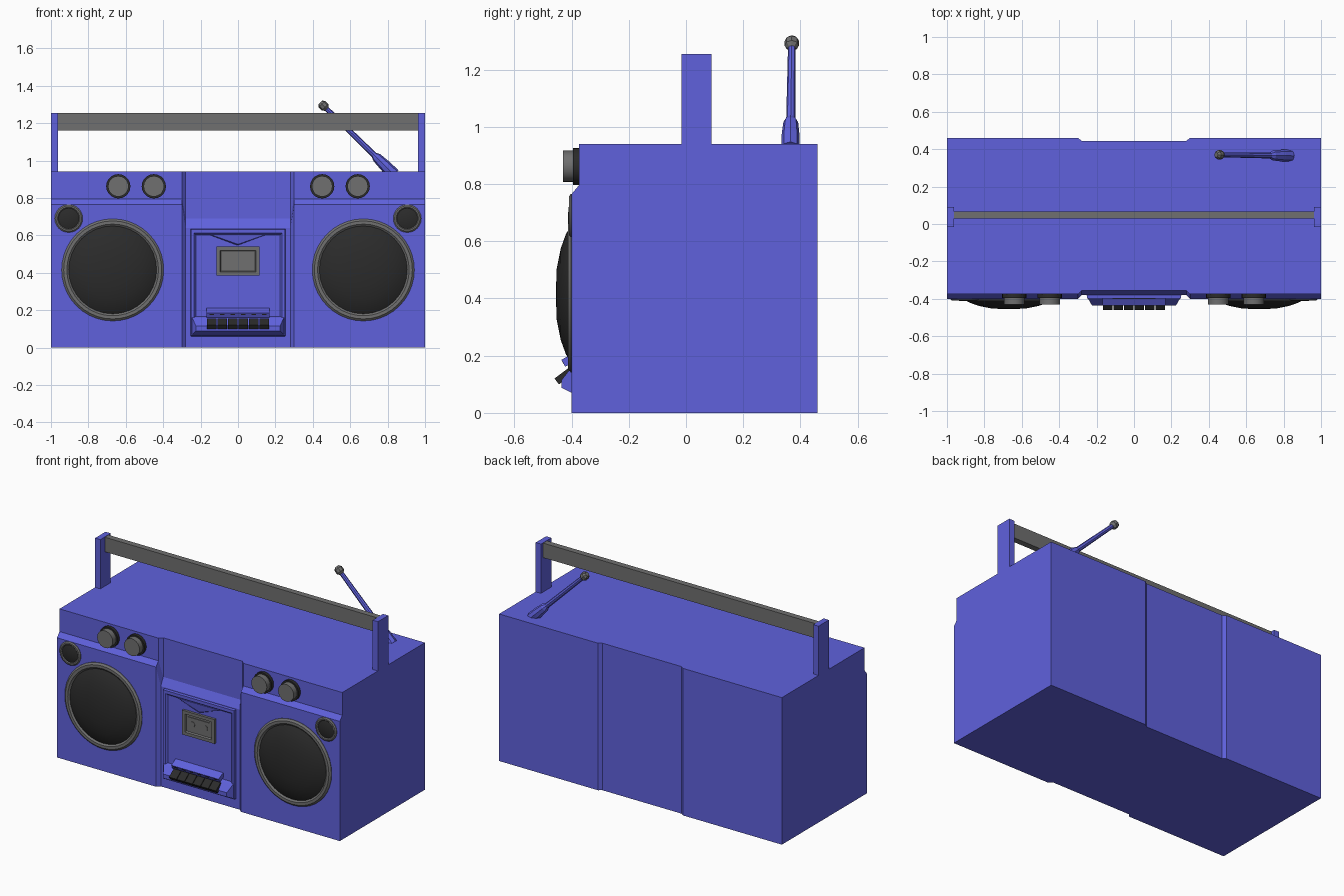
import bpy, bmesh, math
from mathutils import Vector, Matrix

cube = bpy.data.objects.get("Cube")
if cube:
    bpy.data.objects.remove(cube)


def material(name, rgb):
    m = bpy.data.materials.new(name)
    m.use_nodes = True
    m.diffuse_color = (*rgb, 1)
    m.node_tree.nodes["Principled BSDF"].inputs["Base Color"].default_value = (*rgb, 1)
    return m


BLUE = material("blue plastic", (0.115, 0.12, 0.72))
GREY = material("grey trim", (0.16, 0.16, 0.16))
DARK = material("dark mesh", (0.024, 0.024, 0.024))


def finish(name, bm, mat, smooth=None):
    bmesh.ops.recalc_face_normals(bm, faces=bm.faces)
    mesh = bpy.data.meshes.new(name)
    bm.to_mesh(mesh)
    bm.free()
    mesh.materials.append(mat)
    ob = bpy.data.objects.new(name, mesh)
    bpy.context.collection.objects.link(ob)
    if smooth:
        bpy.ops.object.select_all(action='DESELECT')
        ob.select_set(True)
        bpy.context.view_layer.objects.active = ob
        bpy.ops.object.shade_smooth_by_angle(angle=math.radians(smooth))
    return ob


def loft(name, rings, mat, smooth=None):
    """Bridge equal-length point rings and cap both ends."""
    bm = bmesh.new()
    rows = [[bm.verts.new(p) for p in ring] for ring in rings]
    n = len(rows[0])
    for a, b in zip(rows, rows[1:]):
        for i in range(n):
            j = (i + 1) % n
            bm.faces.new((a[i], a[j], b[j], b[i]))
    bm.faces.new(rows[0])
    bm.faces.new(rows[-1])
    return finish(name, bm, mat, smooth)


def rect(half, z0, z1, y):
    return [(-half, y, z0), (half, y, z0), (half, y, z1), (-half, y, z1)]


def box(name, lo, hi, mat, tilt=0):
    lo, hi = Vector(lo), Vector(hi)
    bm = bmesh.new()
    bmesh.ops.create_cube(bm, size=1, matrix=Matrix.Translation((lo + hi) / 2)
                          @ Matrix.Rotation(tilt, 4, 'X') @ Matrix.Diagonal((*(hi - lo), 1)))
    return finish(name, bm, mat)


def lathe(name, origin, axis, profile, mat, sides=24, smooth=None):
    """Turn (radius, distance) pairs around an axis from origin."""
    turn = Vector(axis).to_track_quat('Z', 'Y')
    rings = []
    for r, d in profile:
        rings.append([Vector(origin) + turn @ Vector((r * math.cos(t), r * math.sin(t), d))
                      for t in (math.tau * i / sides for i in range(sides))])
    return loft(name, rings, mat, smooth)


# Case: side profile lofted across x, with a shallow centre recess front and back
outer = [(-.40, 0), (-.40, .765), (-.375, .795), (-.375, .94), (.46, .94), (.46, 0)]
inner = [(-.38, 0), (-.38, .64), (-.355, .69), (-.355, .94), (.445, .94), (.445, 0)]
stations = [(-1, outer), (-.3, outer), (-.28, inner), (.28, inner), (.3, outer), (1, outer)]
loft("case", [[(x, y, z) for y, z in prof] for x, prof in stations], BLUE)

# Cassette deck with a raised rim
loft("cassette_deck", [rect(.255, .06, .635, -.37), rect(.25, .065, .632, -.398),
                       rect(.235, .085, .612, -.398), rect(.225, .095, .602, -.386)], BLUE)
loft("deck_shelf", [rect(.25, .06, .17, -.38), rect(.245, .07, .16, -.40),
                    rect(.225, .088, .115, -.435)], BLUE)

# Downward pointing wedge at the top of the deck
loft("deck_notch", [[(-.16, -.385, .605), (.16, -.385, .605), (0, -.385, .545)],
                    [(-.15, -.396, .605), (.15, -.396, .605), (0, -.388, .552)]], BLUE)

# Cassette window: frame, glass plate and two reels
loft("window_frame", [rect(.115, .385, .54, -.38), rect(.115, .385, .54, -.402),
                      rect(.095, .405, .52, -.402), rect(.09, .41, .515, -.392)], GREY)
box("window_plate", (-.078, -.396, .42), (.078, -.39, .505), GREY)
for name, x in (("reel_right", -.045), ("reel_left", .045)):
    lathe(name, (x, -.395, .465), (0, -1, 0), [(.018, 0), (.018, .004)], GREY, 10)

# Piano keys and the indicator strip above them
box("key_strip", (-.168, -.432, .172), (.168, -.38, .2), BLUE, .5)
for i in range(6):
    x = (i - 2.5) * .056
    box(f"key_{i + 1}", (x - .026, -.458, .115), (x + .026, -.398, .141), DARK, .6435)
    box(f"key_mark_{i + 1}", (x - .012, -.432, .174), (x + .012, -.426, .182), DARK, .5)

# Speakers, tweeters and knobs, mirrored left and right
FRONT = (0, -1, 0)
for side, s in (("left", 1), ("right", -1)):
    at = (s * .67, -.395, .415)
    lathe(f"speaker_ring_{side}", at, FRONT,
          [(.273, 0), (.273, .008), (.262, .018), (.245, .018), (.233, .008)], GREY, 40, 30)
    lathe(f"speaker_mesh_{side}", at, FRONT,
          [(.235, .01), (.21, .025), (.16, .043), (.09, .057), (.01, .06)], DARK, 32, 40)
    at = (s * .905, -.395, .69)
    lathe(f"tweeter_ring_{side}", at, FRONT,
          [(.075, 0), (.075, .008), (.068, .014), (.06, .014), (.054, .008)], GREY, 24, 30)
    lathe(f"tweeter_mesh_{side}", at, FRONT, [(.056, .009), (.04, .014), (.01, .017)], DARK, 24, 40)
    for place, x in (("outer", .64), ("inner", .45)):
        at = (s * x, -.37, .862)
        lathe(f"knob_collar_{place}_{side}", at, FRONT, [(.065, 0), (.065, .025)], DARK, 20, 30)
        lathe(f"knob_{place}_{side}", at, FRONT, [(.055, .02), (.055, .06)], GREY, 20, 30)
    x0, x1 = sorted((s * .963, s))
    box(f"handle_post_{side}", (x0, -.015, .93), (x1, .09, 1.255), BLUE)

# Carry handle bar
box("handle_bar", (-.965, .03, 1.16), (.965, .068, 1.253), GREY)

# Telescopic antenna leaning to the right
base, tip = Vector((.835, .365, .925)), Vector((.455, .37, 1.295))
lean, length = tip - base, (tip - base).length
lathe("antenna", base, lean, [(.032, 0), (.032, .06), (.026, .13), (.016, .15), (.013, length)], BLUE, 8)
lathe("antenna_tip", base, lean,
      [(.012, length - .03), (.025, length - .015), (.025, length + .008), (.014, length + .022)], GREY, 8)
